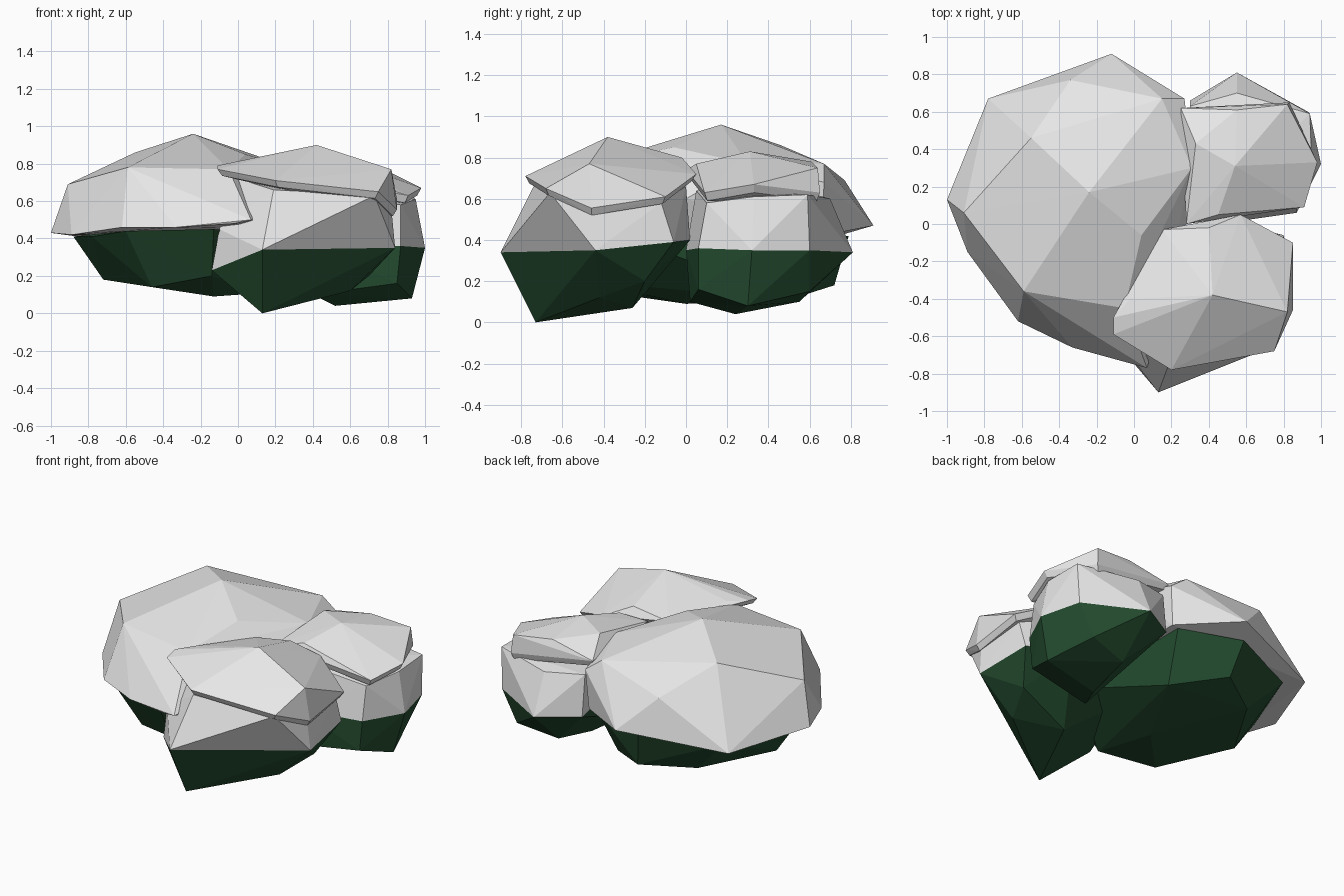
import bpy, bmesh


def material(name, rgb):
    m = bpy.data.materials.new(name)
    m.diffuse_color = (*rgb, 1)
    return m


snow = material("snow white", (0.8, 0.8, 0.8))
leaf = material("dark green", (0.018, 0.075, 0.03))


def hull(name, pts, mat):
    """Faceted lump: convex hull around a few corner points."""
    bm = bmesh.new()
    for p in pts:
        bm.verts.new(p)
    r = bmesh.ops.convex_hull(bm, input=bm.verts)
    junk = [g for g in r["geom_interior"] + r["geom_unused"]
            if isinstance(g, bmesh.types.BMVert)]
    bmesh.ops.delete(bm, geom=list(set(junk)), context='VERTS')
    bmesh.ops.recalc_face_normals(bm, faces=bm.faces)
    me = bpy.data.meshes.new(name)
    bm.to_mesh(me)
    bm.free()
    me.materials.append(mat)
    ob = bpy.data.objects.new(name, me)
    bpy.context.collection.objects.link(ob)
    return ob


def slab(name, rim, top, centre, drop=0.045, inset=0.95):
    """Overhanging snow cap: rim is repeated lower and slightly inset."""
    low = [(centre[0] + (x - centre[0]) * inset,
            centre[1] + (y - centre[1]) * inset, z - drop) for x, y, z in rim]
    return hull(name, rim + top + low, snow)


# Large left clump: green base tucked under a broad snow dome
hull("large_base", [
    (-.88, .08, .41), (-.78, -.2, .41), (-.6, -.47, .44), (-.13, -.64, .45),
    (-.68, .58, .40), (-.2, .79, .42), (.2, .65, .42), (.2, -.3, .42),
    (-.72, .08, .18), (-.46, -.35, .14), (-.14, -.5, .2), (-.13, 0, .09),
    (-.45, .52, .16), (-.15, .72, .18), (.15, .5, .11)], leaf)
hull("large_snow", [
    (-1, .13, .43), (-.89, -.15, .42), (-.62, -.52, .46), (-.33, -.66, .46),
    (-.02, -.74, .48), (.07, -.77, .5), (-.78, .67, .40), (-.12, .91, .47),
    (.25, .66, .42), (.27, .67, .68), (.15, .67, .77), (-.34, .77, .69),
    (-.55, .46, .86), (-.91, .06, .69), (-.59, -.36, .78), (-.24, .17, .96),
    (.04, -.06, .85), (-.05, -.45, .77), (.31, .3, .77), (.28, 0, .6),
    (.2, -.3, .45)], snow)

# Front right clump
front_rim = [(.13, -.9, .34), (.84, -.44, .35),
             (.8, -.06, .39), (.5, .02, .4), (-.1, -.2, .4),
             (-.14, -.58, .23)]
hull("front_base", front_rim + [
    (.13, -.73, 0), (.6, -.42, .12), (.33, -.26, .07), (.7, -.2, .2)], leaf)
hull("front_snow", front_rim + [
    (-.1, -.6, .45), (.19, -.74, .66), (.73, -.66, .63), (.82, -.45, .56),
    (.8, -.12, .58), (.5, 0, .66), (0, -.45, .72)], snow)
slab("front_cap",
     [(-.11, -.5, .79), (-.11, -.59, .77), (.2, -.78, .71), (.75, -.68, .65),
      (.85, -.46, .555), (.85, -.1, .61), (.57, .05, .72), (.15, -.03, .76)],
     [(.42, -.38, .9), (.82, -.47, .77), (-.02, -.4, .8), (.4, -.02, .8)],
     (.4, -.4), drop=.035)

# Back right clump
back_rim = [(1, .32, .35), (.93, .6, .35), (.55, .81, .34), (.3, .66, .35),
            (.87, .06, .36), (.45, 0, .35)]
hull("back_base", back_rim + [
    (.93, .3, .08), (.52, .24, .04), (.55, .55, .1), (.82, .6, .15),
    (.85, .06, .16), (.4, .02, .1)], leaf)
hull("back_snow", back_rim + [
    (.95, .33, .61), (.87, .1, .58), (.82, .62, .56), (.94, .59, .62),
    (.55, .7, .6), (.3, .63, .62), (.4, .05, .64)], snow)
slab("back_cap",
     [(.91, .09, .63), (.98, .33, .67), (.83, .65, .63), (.55, .63, .70),
      (.25, .62, .72), (.28, .0, .74)],
     [(.54, .31, .83), (.33, .43, .81), (.82, .64, .75), (.55, .61, .78),
      (.45, .05, .77)],
     (.55, .35), drop=.04)
